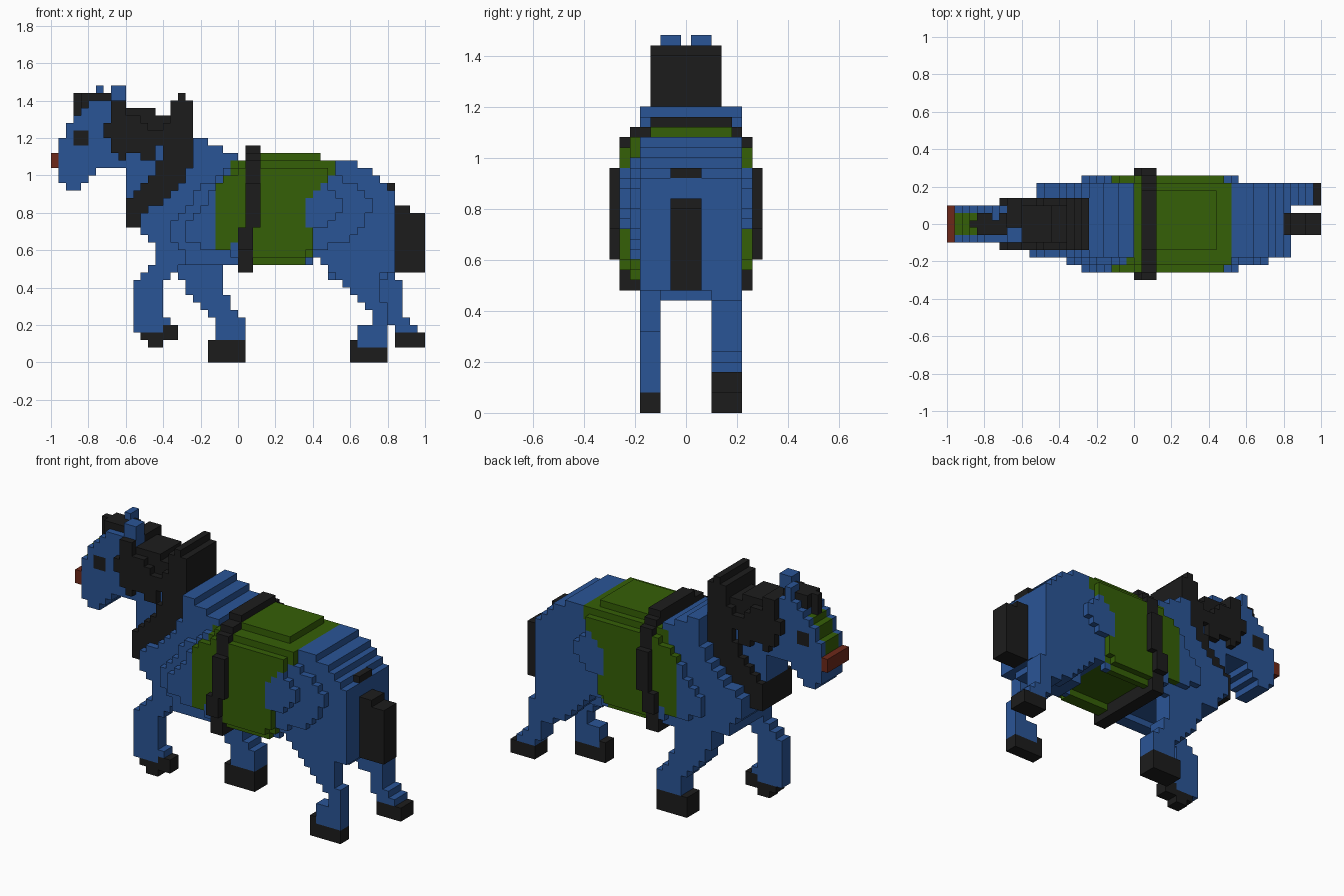
import bpy
import bmesh

CELL = 0.04            # edge length of one block
HALF_X, HALF_Y = 25, 7.5

cube = bpy.data.objects.get("Cube")
if cube:
    bpy.data.objects.remove(cube, do_unlink=True)


def material(name, rgb):
    mat = bpy.data.materials.new(name)
    mat.use_nodes = True
    colour = (*rgb, 1.0)
    mat.diffuse_color = colour
    mat.node_tree.nodes["Principled BSDF"].inputs["Base Color"].default_value = colour
    return mat


COLOURS = {
    "coat_blue": material("coat_blue", (0.023, 0.09, 0.305)),
    "blanket_green": material("blanket_green", (0.036, 0.115, 0.002)),
    "harness_black": material("harness_black", (0.012, 0.012, 0.012)),
    "muzzle_red": material("muzzle_red", (0.155, 0.022, 0.01)),
}
BLUE, GREEN, BLACK, RED = COLOURS

blocks = {}            # block position -> (part name, colour name)


def inside(x, z, outline):
    """Even-odd test of a point against a side outline."""
    hit = False
    for (ax, az), (bx, bz) in zip(outline, outline[1:] + outline[:1]):
        if (az > z) != (bz > z) and x < ax + (z - az) * (bx - ax) / (bz - az):
            hit = not hit
    return hit


def slab(part, colour, y_range, outline):
    """Fill a side outline with blocks across a range of y."""
    xs, zs = zip(*outline)
    for x in range(min(xs), max(xs)):
        for z in range(min(zs), max(zs)):
            if inside(x + 0.5, z + 0.5, outline):
                for y in range(*y_range):
                    blocks[x, y, z] = (part, colour)


def box(part, colour, x_range, y_range, z_range):
    (a, b), (c, d) = x_range, z_range
    slab(part, colour, y_range, [(a, c), (b, c), (b, d), (a, d)])


NEAR_LEG, FAR_LEG = (3, 5), (10, 13)
HEAD, MIDDLE, COLLAR = (5, 10), (6, 9), (4, 11)

# Torso with side skirts and hips
slab("torso", BLUE, (3, 13), [
    (19, 30), (21, 30), (21, 29), (23, 29), (23, 28), (25, 28), (25, 27),
    (41, 27), (41, 26), (43, 26), (45, 24), (46, 23), (46, 12), (40, 12),
    (36, 14), (14, 14), (14, 16), (12, 18), (12, 19), (14, 21), (18, 24), (19, 27)])
for side in ((3, 4), (12, 13)):
    box("torso", BLUE, (17, 35), side, (13, 14))
box("torso", BLUE, (37, 45), HEAD, (11, 14))

# Bulging flanks
slab("torso", BLUE, (2, 3), [
    (16, 16), (16, 18), (19, 22), (21, 24), (24, 26), (26, 27), (38, 27), (38, 25), (41, 24),
    (43, 21), (42, 18), (39, 16), (36, 15), (35, 15), (34, 13), (18, 13), (18, 15)])
for side in ((1, 2), (13, 14)):
    slab("torso", BLUE, side, [
        (18, 16), (18, 18), (21, 21), (22, 24), (24, 25), (26, 26), (37, 26), (37, 24),
        (38, 23), (39, 22), (39, 20), (37, 18), (35, 18), (35, 15), (34, 14), (26, 14),
        (22, 15)])

# Blanket: torso blocks inside its outline, plus a raised pad
BLANKET = [
    (22, 16), (22, 24), (24, 25), (24, 26), (25, 27), (38, 27), (38, 25), (37, 25),
    (37, 24), (36, 23), (34, 22), (34, 18), (35, 18), (35, 15), (34, 12), (26, 12),
    (25, 16), (23, 15)]
for x, y, z in list(blocks):
    if inside(x + 0.5, z + 0.5, BLANKET):
        blocks[x, y, z] = ("blanket", GREEN)
box("blanket", GREEN, (28, 36), (4, 12), (27, 28))

# Girth strap, stepping in at top and bottom and shifted forward below
for z in range(12, 29):
    inset = 4 if z == 28 else 2 if z == 27 else 0 if 15 <= z < 24 else 1
    end = 12 if z == 28 else 15 - inset
    start = 26 if z >= 18 else 25
    box("girth_strap", BLACK, (start, start + 2), (inset, end), (z, z + 1))

# Legs and hooves
slab("raised_front_leg", BLUE, NEAR_LEG, [
    (14, 14), (14, 13), (13, 13), (13, 12), (12, 12), (12, 11), (11, 11), (11, 4),
    (15, 4), (15, 5), (16, 5), (16, 6), (15, 6), (15, 10), (17, 12), (18, 13), (18, 14)])
slab("raised_front_hoof", BLACK, NEAR_LEG, [
    (12, 4), (12, 3), (13, 3), (13, 2), (15, 2), (15, 3), (17, 3), (17, 5), (15, 5), (15, 4)])
slab("planted_front_leg", BLUE, FAR_LEG, [
    (17, 14), (17, 12), (18, 10), (20, 8), (22, 6), (22, 3), (26, 3),
    (26, 6), (24, 7), (24, 9), (23, 10), (23, 14)])
box("planted_front_hoof", BLACK, (21, 26), FAR_LEG, (0, 3))
slab("planted_hind_leg", BLUE, NEAR_LEG, [
    (36, 14), (43, 7), (43, 5), (41, 5), (41, 2), (45, 2), (45, 8), (44, 8),
    (44, 12), (46, 12), (46, 14)])
slab("planted_hind_hoof", BLACK, NEAR_LEG, [
    (40, 0), (45, 0), (45, 2), (41, 2), (41, 3), (40, 3)])
slab("raised_hind_leg", BLUE, FAR_LEG, [
    (36, 14), (46, 14), (46, 12), (47, 11), (47, 7), (48, 5), (49, 5), (49, 4),
    (46, 4), (46, 5), (45, 6), (45, 8), (42, 9), (38, 13)])
box("raised_hind_hoof", BLACK, (46, 50), FAR_LEG, (2, 4))

# Tail
slab("tail", BLACK, MIDDLE, [
    (46, 12), (50, 12), (50, 20), (48, 20), (48, 21), (46, 21)])
box("tail", BLACK, (45, 46), MIDDLE, (23, 24))

# Neck and head
slab("neck", BLUE, HEAD, [(9, 28), (10, 27), (10, 22), (15, 20), (17, 24), (16, 29)])
slab("head", BLUE, HEAD, [
    (0, 26), (0, 28), (1, 28), (1, 30), (2, 30), (2, 32), (3, 32), (3, 33), (4, 33),
    (4, 34), (5, 34), (5, 35), (10, 35), (10, 26), (6, 26), (6, 25), (5, 25),
    (5, 24), (4, 24), (4, 23), (2, 23), (2, 24), (1, 25), (1, 26)])
box("muzzle", RED, (0, 1), HEAD, (26, 28))
for x, low, high in ((1, 28, 30), (2, 30, 32), (3, 32, 33)):
    box("face_stripe", GREEN, (x, x + 1), MIDDLE, (low, high))
for side in ((5, 6), (9, 10)):
    box("eyes", BLACK, (3, 5), side, (29, 31))

# Mane: tall core with lower locks on each side
slab("mane", BLACK, HEAD, [
    (8, 35), (10, 35), (10, 34), (14, 34), (14, 33), (16, 33), (16, 29), (10, 29), (8, 31)])
for side in ((4, 5), (10, 11)):
    slab("mane", BLACK, side, [
        (8, 35), (10, 35), (10, 33), (12, 33), (12, 32), (13, 32), (13, 31), (15, 31),
        (15, 29), (14, 29), (14, 27), (12, 27), (12, 28), (10, 28), (10, 27), (9, 27),
        (9, 28), (8, 28), (8, 30), (7, 30), (7, 32), (8, 32)])

# Forelock and ears
box("forelock", BLACK, (3, 4), (7, 8), (33, 36))
slab("forelock", BLACK, MIDDLE, [(4, 34), (4, 36), (8, 36), (8, 35), (5, 35), (5, 34)])
box("ears", BLUE, (8, 10), (5, 7), (34, 37))
box("ears", BLUE, (6, 7), (8, 10), (35, 37))

# Collar
slab("collar", BLACK, COLLAR, [
    (16, 35), (17, 35), (17, 36), (18, 36), (18, 35), (19, 35), (19, 27), (18, 24),
    (16, 22), (14, 20), (12, 18), (10, 18), (10, 22), (12, 23), (14, 25), (15, 28),
    (15, 31), (16, 32)])


def build(part, colour):
    """Skin the exposed sides of one part's blocks and merge flat areas."""
    bm = bmesh.new()
    for cell in [c for c, owner in blocks.items() if owner[0] == part]:
        for axis in range(3):
            for step in (0, 1):
                neighbour = list(cell)
                neighbour[axis] += 1 if step else -1
                if tuple(neighbour) in blocks:
                    continue
                verts = []
                for u, v in ((0, 0), (1, 0), (1, 1), (0, 1)):
                    corner = list(cell)
                    corner[axis] += step
                    corner[(axis + 1) % 3] += u
                    corner[(axis + 2) % 3] += v
                    x, y, z = corner
                    verts.append(bm.verts.new(
                        ((x - HALF_X) * CELL, (y - HALF_Y) * CELL, z * CELL)))
                bm.faces.new(verts if step else verts[::-1])
    bmesh.ops.remove_doubles(bm, verts=bm.verts[:], dist=CELL / 10)
    bmesh.ops.dissolve_limit(bm, angle_limit=0.01, verts=bm.verts[:], edges=bm.edges[:])
    mesh = bpy.data.meshes.new(part)
    bm.to_mesh(mesh)
    bm.free()
    mesh.materials.append(COLOURS[colour])
    bpy.context.scene.collection.objects.link(bpy.data.objects.new(part, mesh))


for part, colour in dict(blocks.values()).items():
    build(part, colour)
